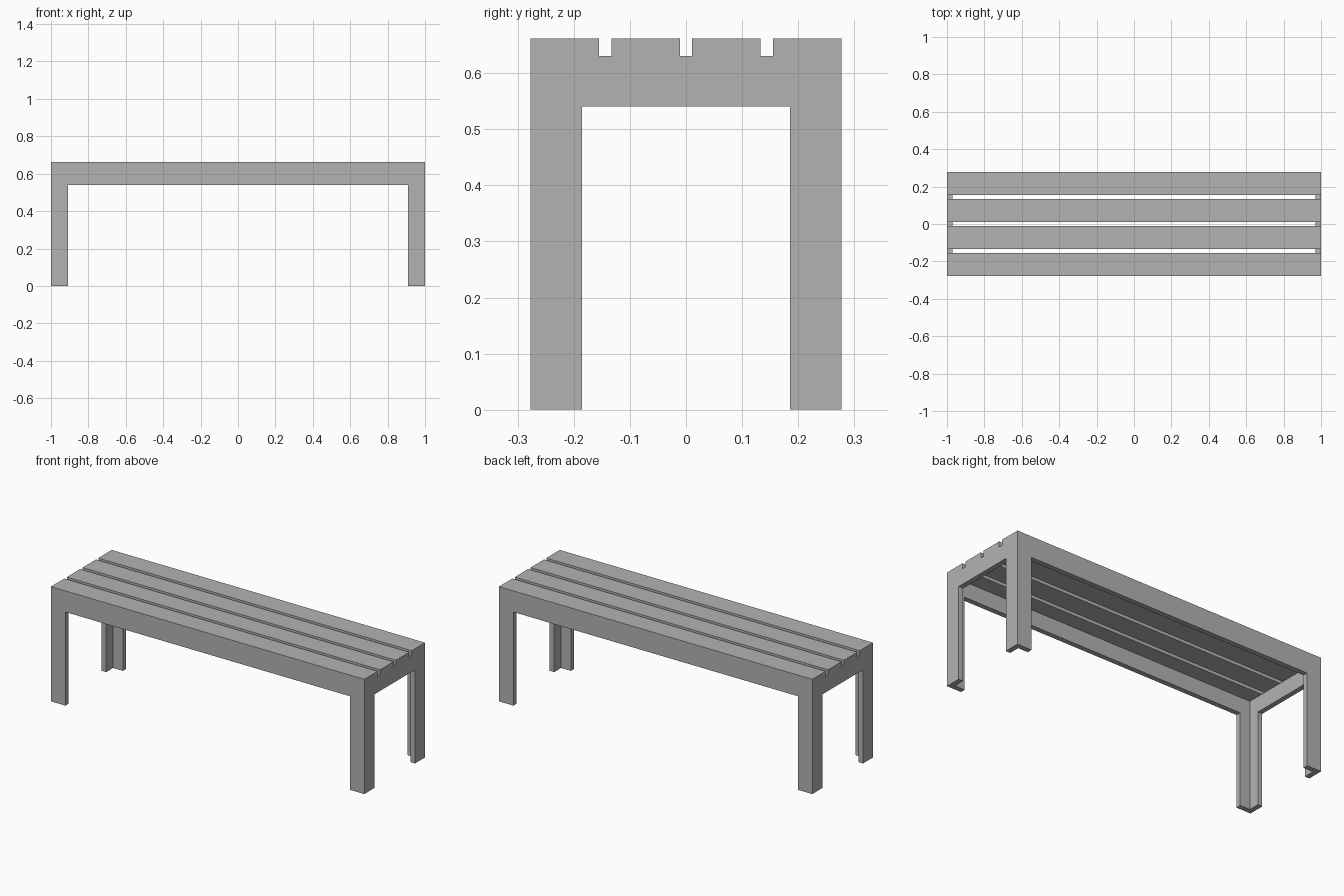
import bpy
import bmesh
from mathutils import Vector

# Overall sizes
HALF_L, HALF_W = 1.0, 0.277
TOP, SLAT_BASE, APRON_BASE = 0.662, 0.63, 0.54
BOARD = 0.029          # thickness of the frame boards
LEG = 0.092            # visible width of each leg face
SLAT_W = 0.122

cube = bpy.data.objects.get("Cube")
if cube:
    bpy.data.objects.remove(cube, do_unlink=True)

grey = bpy.data.materials.new("plain_grey")
grey.use_nodes = True
colour = (0.45, 0.45, 0.45, 1)
grey.diffuse_color = colour
grey.node_tree.nodes["Principled BSDF"].inputs["Base Color"].default_value = colour


def extrude_profile(name, points, offset):
    """Extrude a flat outline along an offset into a solid part."""
    bm = bmesh.new()
    face = bm.faces.new([bm.verts.new(p) for p in points])
    result = bmesh.ops.extrude_face_region(bm, geom=[face])
    verts = [v for v in result["geom"] if isinstance(v, bmesh.types.BMVert)]
    bmesh.ops.translate(bm, verts=verts, vec=Vector(offset))
    bmesh.ops.recalc_face_normals(bm, faces=bm.faces)
    mesh = bpy.data.meshes.new(name)
    bm.to_mesh(mesh)
    bm.free()
    mesh.materials.append(grey)
    obj = bpy.data.objects.new(name, mesh)
    bpy.context.collection.objects.link(obj)
    return obj


def arch(half, leg):
    """Outline of an apron with a leg at each end."""
    inner = half - leg
    return [(-half, 0), (-inner, 0), (-inner, APRON_BASE), (inner, APRON_BASE),
            (inner, 0), (half, 0), (half, SLAT_BASE), (-half, SLAT_BASE)]


# Long frames: apron and leg faces at front and back
for name, side in (("front_frame", -1), ("back_frame", 1)):
    outline = [(x, side * HALF_W, z) for x, z in arch(HALF_L, LEG)]
    extrude_profile(name, outline, (0, -side * BOARD, 0))

# End frames fit between the long frames, giving angle-section legs
for name, side in (("right_end_frame", -1), ("left_end_frame", 1)):
    outline = [(side * HALF_L, y, z) for y, z in arch(HALF_W - BOARD, LEG - BOARD)]
    extrude_profile(name, outline, (-side * BOARD, 0, 0))

# Four evenly spaced seat slats
step = (2 * HALF_W - SLAT_W) / 3
for i in range(4):
    y0 = -HALF_W + i * step
    y1 = y0 + SLAT_W
    outline = [(-HALF_L, y0, SLAT_BASE), (-HALF_L, y1, SLAT_BASE),
               (-HALF_L, y1, TOP), (-HALF_L, y0, TOP)]
    extrude_profile(f"seat_slat_{i + 1}", outline, (2 * HALF_L, 0, 0))
